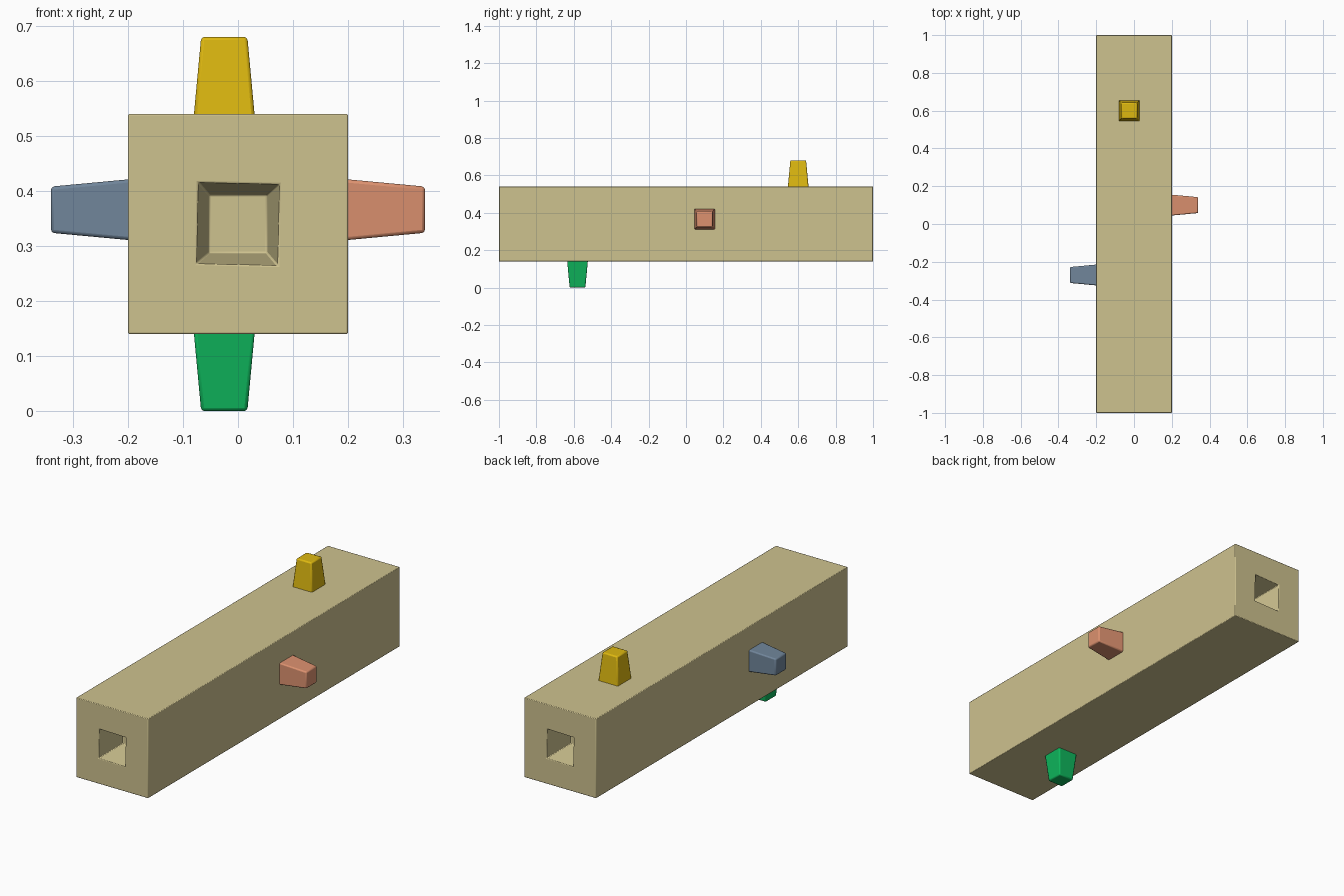
import bpy, bmesh, math
from mathutils import Matrix, Vector

if "Cube" in bpy.data.objects:
    bpy.data.objects.remove(bpy.data.objects["Cube"])


def material(name, rgb):
    lin = [((c / 255 + 0.055) / 1.055) ** 2.4 if c > 10 else c / 255 / 12.92 for c in rgb]
    m = bpy.data.materials.new(name)
    m.diffuse_color = (*lin, 1)
    m.use_nodes = True
    m.node_tree.nodes["Principled BSDF"].inputs["Base Color"].default_value = m.diffuse_color
    return m


def loft(name, rings, mat, bevel, matrix):
    """Square rings (half size, height along local z, twist in degrees), capped at both ends."""
    bm = bmesh.new()
    loops = []
    for half, h, twist in rings:
        rot = Matrix.Rotation(math.radians(twist), 3, 'Z')
        loops.append([bm.verts.new(rot @ Vector((sx * half, sy * half, h)))
                      for sx, sy in ((-1, -1), (1, -1), (1, 1), (-1, 1))])
    for a, b in zip(loops, loops[1:]):
        for i in range(4):
            j = (i + 1) % 4
            bm.faces.new((a[i], a[j], b[j], b[i]))
    bm.faces.new(loops[0][::-1])
    bm.faces.new(loops[-1])
    bmesh.ops.recalc_face_normals(bm, faces=bm.faces)
    me = bpy.data.meshes.new(name)
    bm.to_mesh(me)
    bm.free()
    me.materials.append(mat)
    ob = bpy.data.objects.new(name, me)
    bpy.context.collection.objects.link(ob)
    ob.matrix_world = matrix
    mod = ob.modifiers.new("soft_edges", 'BEVEL')
    mod.width = bevel
    mod.segments = 2
    mod.limit_method = 'ANGLE'
    mod.angle_limit = math.radians(40)
    bpy.ops.object.select_all(action='DESELECT')
    ob.select_set(True)
    bpy.context.view_layer.objects.active = ob
    bpy.ops.object.shade_smooth_by_angle(angle=math.radians(30))
    return ob


# Beam with a tapered square socket in each end
DEPTH = 0.16
front = [(0.053, -1 + DEPTH, 0), (0.074, -1, 1.3), (0.2, -1, 0)]
back = [(half, -h, -t) for half, h, t in reversed(front)]
loft("beam", front + back, material("tan", (206, 194, 143)), 0.003,
     Matrix.Translation((0, 0, 0.34)) @ Matrix.Rotation(-math.pi / 2, 4, 'X'))

# Tapered pegs, one on each long side: base point, outward direction, colour
pegs = [
    ("top_peg", (-0.025, 0.6, 0.54), (0, 0, 1), "yellow", (222, 184, 16)),
    ("bottom_peg", (-0.025, -0.58, 0.14), (0, 0, -1), "green", (14, 182, 92)),
    ("right_peg", (0.2, 0.1, 0.366), (1, 0, 0), "salmon", (220, 145, 111)),
    ("left_peg", (-0.2, -0.27, 0.366), (-1, 0, 0), "slate", (112, 133, 154)),
]
for name, base, direction, colour, rgb in pegs:
    turn = Vector((0, 0, 1)).rotation_difference(Vector(direction)).to_matrix().to_4x4()
    loft(name, [(0.056, -0.01, 0), (0.042, 0.14, 0)], material(colour, rgb), 0.006,
         Matrix.Translation(base) @ turn)
